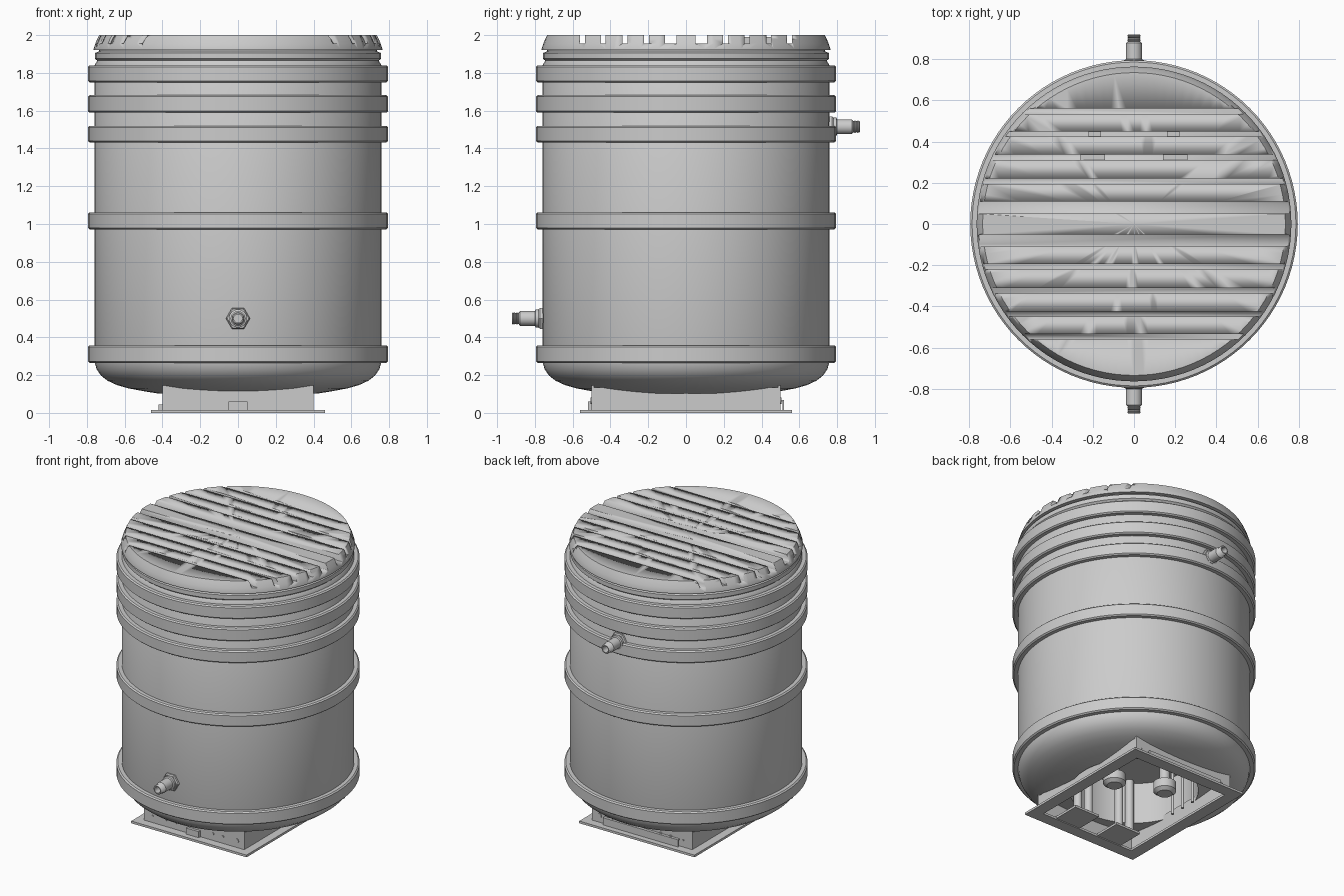
import bpy, bmesh, math
from mathutils import Matrix, Vector

if "Cube" in bpy.data.objects:
    bpy.data.objects.remove(bpy.data.objects["Cube"])

SEG = 96


def finish(name, bm, angle=35):
    bmesh.ops.remove_doubles(bm, verts=bm.verts, dist=1e-5)
    bmesh.ops.recalc_face_normals(bm, faces=bm.faces)
    me = bpy.data.meshes.new(name)
    bm.to_mesh(me)
    bm.free()
    ob = bpy.data.objects.new(name, me)
    bpy.context.collection.objects.link(ob)
    bpy.ops.object.select_all(action='DESELECT')
    ob.select_set(True)
    bpy.context.view_layer.objects.active = ob
    bpy.ops.object.shade_smooth_by_angle(angle=math.radians(angle))
    return ob


def lathe(name, profile, closed=False, seg=SEG, matrix=None):
    """Revolve (radius, height) points around z."""
    bm = bmesh.new()
    vs = [bm.verts.new((r, 0, z)) for r, z in profile]
    es = [bm.edges.new(p) for p in zip(vs, vs[1:])]
    if closed:
        es.append(bm.edges.new((vs[-1], vs[0])))
    bmesh.ops.spin(bm, geom=vs + es, cent=(0, 0, 0), axis=(0, 0, 1),
                   angle=math.tau, steps=seg, use_merge=True)
    if matrix:
        bm.transform(matrix)
    return finish(name, bm)


def boxes(name, items):
    """Each item is (x0, x1, y0, y1, z0, z1)."""
    bm = bmesh.new()
    for x0, x1, y0, y1, z0, z1 in items:
        m = Matrix.Translation(((x0 + x1) / 2, (y0 + y1) / 2, (z0 + z1) / 2))
        m = m @ Matrix.Diagonal((x1 - x0, y1 - y0, z1 - z0, 1))
        bmesh.ops.create_cube(bm, size=1, matrix=m)
    return finish(name, bm)


def cylinder(name, r, p0, p1, seg=24):
    a, b = Vector(p0), Vector(p1)
    d = b - a
    m = Matrix.Translation(a) @ d.to_track_quat('Z', 'Y').to_matrix().to_4x4()
    return lathe(name, [(0, 0), (r, 0), (r, d.length), (0, d.length)], seg=seg, matrix=m)


# Tank shell with dished bottom and an equipment recess underneath
lathe("tank_shell", [
    (0, 0.40), (0.42, 0.40), (0.42, 0.102), (0.5, 0.115), (0.58, 0.13), (0.64, 0.147),
    (0.69, 0.17), (0.725, 0.197), (0.748, 0.23), (0.76, 0.27), (0.76, 1.84),
    (0.745, 1.865), (0.757, 1.875), (0.757, 1.905), (0.735, 1.915), (0.735, 1.93), (0, 1.93)])

# Reinforcing hoops
for i, (z0, z1) in enumerate([(0.265, 0.358), (0.972, 1.062), (1.432, 1.52),
                              (1.59, 1.682), (1.75, 1.84)]):
    lathe(f"hoop_{i + 1}", [
        (0.75, z0), (0.786, z0), (0.795, z0 + 0.008), (0.795, z1 - 0.008),
        (0.786, z1), (0.75, z1)], closed=True)

# Lid with parallel grooves cut across it
lid = lathe("slatted_lid", [
    (0, 1.92), (0.764, 1.92), (0.764, 1.927), (0.755, 1.955), (0.745, 1.98),
    (0.735, 2.0), (0, 2.0)])
grooves = [(0.05, 0.11), (0.195, 0.222), (0.31, 0.337), (0.425, 0.449), (0.535, 0.56)]
cuts = [(-1, 1, a, b, 1.955, 2.1) for a, b in grooves]
cuts += [(-1, 1, -b, -a, 1.955, 2.1) for a, b in grooves]
cutter = boxes("groove_cutter", cuts)
cutter.hide_render = True
mod = lid.modifiers.new("grooves", 'BOOLEAN')
mod.operation = 'DIFFERENCE'
mod.solver = 'EXACT'
mod.object = cutter
bpy.context.view_layer.objects.active = lid
bpy.ops.object.modifier_apply(modifier=mod.name)
bpy.data.objects.remove(cutter)

# Small bridging tabs in two of the grooves
boxes("lid_tabs", [t for s in (-1, 1) for t in (
    (s * 0.2 - 0.06, s * 0.2 + 0.06, 0.308, 0.339, 1.95, 1.99),
    (s * 0.19 - 0.03, s * 0.19 + 0.03, 0.423, 0.451, 1.95, 1.99))])


# Pipe connections: hexagonal nut, collar, pipe and threaded hollow end
def nozzle(name, side, z):
    m = Matrix.Translation((0, side * 0.75, z)) @ Matrix.Rotation(-side * math.pi / 2, 4, 'X')
    lathe(name + "_nut", [(0, 0), (0.064, 0), (0.064, 0.022), (0.057, 0.03), (0, 0.03)],
          seg=6, matrix=m)
    thread = []
    for k in range(4):
        h = 0.137 + k * 0.008
        thread += [(0.028, h), (0.033, h + 0.004)]
    lathe(name + "_pipe", [
        (0, 0), (0.048, 0), (0.048, 0.046), (0.039, 0.05), (0.039, 0.128), (0.034, 0.133)]
        + thread + [(0.028, 0.17), (0.022, 0.17), (0.022, 0.09), (0, 0.09)],
        seg=32, matrix=m)


nozzle("front_outlet", -1, 0.5)
nozzle("back_inlet", 1, 1.515)

# Open base frame: ground flange and upright walls
boxes("base_flange", [
    (-0.46, 0.46, -0.56, -0.475, 0, 0.016), (-0.46, 0.46, 0.475, 0.56, 0, 0.016),
    (-0.46, -0.375, -0.475, 0.475, 0, 0.016), (0.375, 0.46, -0.475, 0.475, 0, 0.016)])
boxes("base_walls", [
    (-0.4, 0.4, -0.5, -0.488, 0.016, 0.146), (-0.4, 0.4, 0.488, 0.5, 0.016, 0.146),
    (-0.4, -0.388, -0.488, 0.488, 0.016, 0.135), (0.388, 0.4, -0.488, 0.488, 0.016, 0.135)])

# Bolts in the front and back walls, clips on the flange
for i, (x, r) in enumerate([(-0.33, 0.006), (-0.23, 0.012), (-0.15, 0.012),
                            (0.15, 0.01), (0.23, 0.008), (0.34, 0.017)]):
    for side, label in ((-1, "front"), (1, "back")):
        cylinder(f"{label}_bolt_{i + 1}", r, (x, side * 0.495, 0.065),
                 (x, side * 0.506, 0.065), 12)
boxes("base_clips", [
    (-0.3, 0.3, 0.512, 0.52, 0.016, 0.068), (-0.3, 0.3, 0.498, 0.52, 0.06, 0.068),
    (-0.42, -0.4, -0.46, -0.4, 0.016, 0.045), (-0.05, 0.05, -0.52, -0.5, 0.016, 0.06)])

# Service pipes, foot clamps and pumps inside the recess
for i, x in enumerate((-0.23, -0.14, 0.12, 0.21)):
    cylinder(f"service_pipe_{i + 1}", 0.028, (x, -0.32, 0.02), (x, -0.32, 0.4))
boxes("foot_clamps", [(x - 0.1, x + 0.1, -0.49, -0.28, 0.006, 0.022) for x in (-0.185, 0.165)])
for i, (x, y) in enumerate([(-0.22, 0.05), (0.1, -0.08)]):
    m = Matrix.Translation((x, y, 0.14))
    lathe(f"pump_{i + 1}", [(0, 0), (0.05, 0), (0.075, 0.02), (0.075, 0.08),
                            (0.035, 0.1), (0.035, 0.26), (0, 0.26)], seg=32, matrix=m)
for i, y in enumerate((0.0, 0.1, 0.2)):
    cylinder(f"thin_rod_{i + 1}", 0.01, (-0.33, y, 0.05), (-0.33, y, 0.4), 12)
